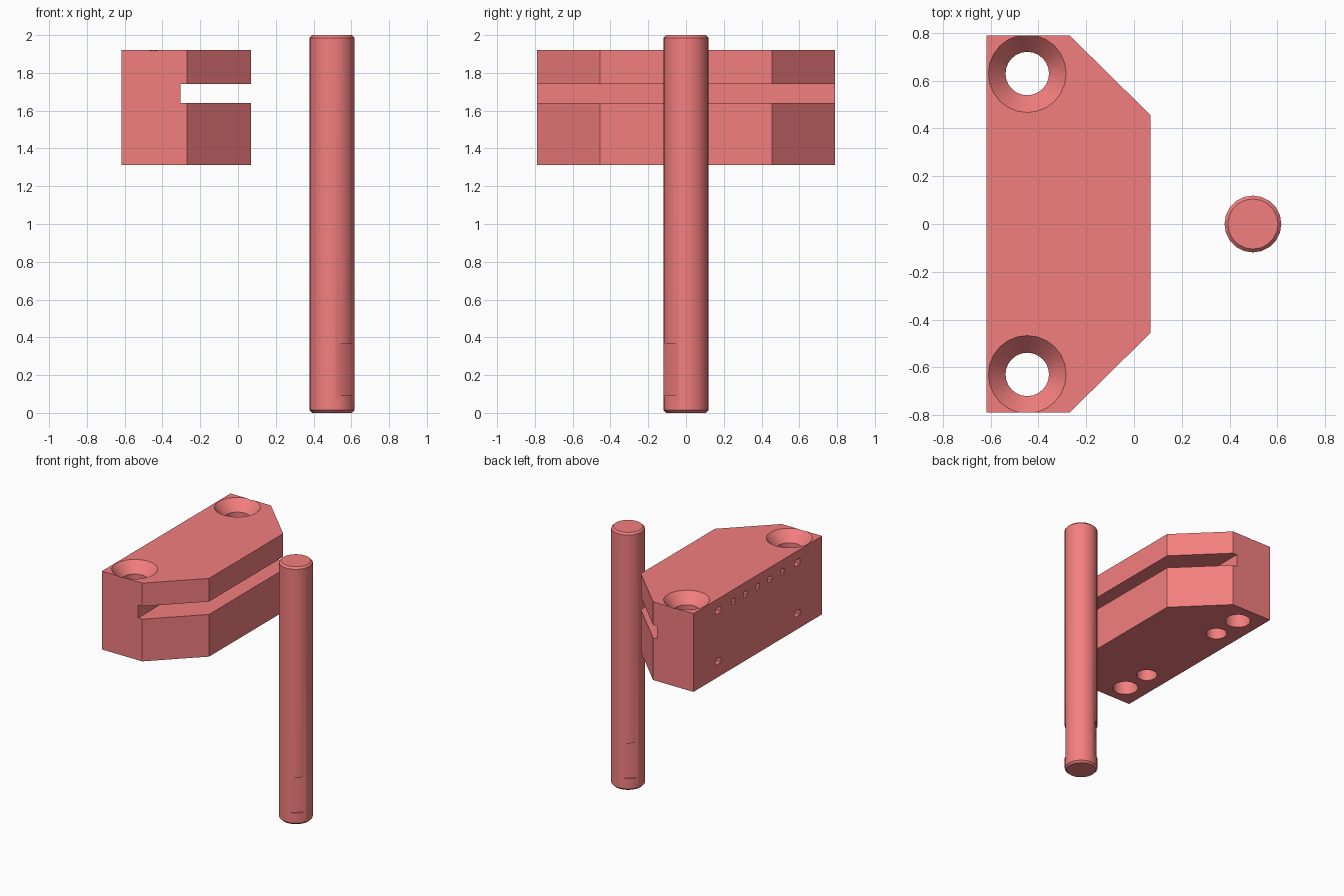
import bpy, bmesh, math
from mathutils import Matrix, Vector

if "Cube" in bpy.data.objects:
    bpy.data.objects.remove(bpy.data.objects["Cube"])


def make_object(name, bm):
    bmesh.ops.recalc_face_normals(bm, faces=bm.faces)
    mesh = bpy.data.meshes.new(name)
    bm.to_mesh(mesh)
    bm.free()
    obj = bpy.data.objects.new(name, mesh)
    bpy.context.collection.objects.link(obj)
    return obj


def prism(name, outline, z0, z1):
    bm = bmesh.new()
    base = bm.faces.new([bm.verts.new((x, y, z0)) for x, y in outline])
    ext = bmesh.ops.extrude_face_region(bm, geom=[base])
    verts = [v for v in ext["geom"] if isinstance(v, bmesh.types.BMVert)]
    bmesh.ops.translate(bm, verts=verts, vec=(0, 0, z1 - z0))
    return make_object(name, bm)


def box(name, centre, size, angle=0.0):
    bm = bmesh.new()
    mat = (Matrix.Translation(centre) @ Matrix.Rotation(angle, 4, "Z")
           @ Matrix.Diagonal((*size, 1)))
    bmesh.ops.create_cube(bm, size=1, matrix=mat)
    return make_object(name, bm)


def lathe(name, x, y, profile, sides):
    """Closed round solid from (radius, z) pairs, bottom to top."""
    bm = bmesh.new()
    rings = []
    for r, z in profile:
        rings.append([bm.verts.new((x + r * math.cos(2 * math.pi * i / sides),
                                    y + r * math.sin(2 * math.pi * i / sides), z))
                      for i in range(sides)])
    for a, b in zip(rings, rings[1:]):
        for i in range(sides):
            j = (i + 1) % sides
            bm.faces.new((a[i], a[j], b[j], b[i]))
    bm.faces.new(rings[0])
    bm.faces.new(rings[-1])
    return make_object(name, bm)


def cut(target, cutter):
    mod = target.modifiers.new("cut", "BOOLEAN")
    mod.operation = "DIFFERENCE"
    mod.solver = "EXACT"
    mod.object = cutter
    bpy.context.view_layer.objects.active = target
    bpy.ops.object.modifier_apply(modifier=mod.name)
    bpy.data.objects.remove(cutter)


# Mounting block with two chamfered corners
BACK, FRONT, END, LOW, HIGH = -0.617, 0.07, 0.79, 1.312, 1.92
half = [(BACK, -END), (-0.27, -END), (FRONT, -0.455)]
outline = half + [(x, -y) for x, y in reversed(half)]
block = prism("mounting_block", outline, LOW, HIGH)

# Long slot along the front edge
cut(block, box("slot_cutter", (0.0, 0, 1.69), (0.61, 2, 0.10)))

for side in (-1, 1):
    # Countersunk through hole
    cut(block, lathe("screw_cutter", -0.447, side * 0.63,
                     [(0.091, 1.2), (0.091, 1.84), (0.163, HIGH), (0.163, 2.0)], 24))
    # Blind hole in the underside
    cut(block, lathe("blind_cutter", -0.447, side * 0.39,
                     [(0.075, 1.2), (0.075, 1.51)], 24))
    # Larger sockets at the ends of the back face
    for z in (1.435, 1.83):
        cut(block, box("socket_cutter", (BACK, side * 0.484, z), (0.12, 0.07, 0.045)))

# Row of small sockets along the back face
for i in range(-2, 3):
    cut(block, box("row_cutter", (BACK, i * 0.15, 1.83), (0.12, 0.045, 0.04)))

# Round rod with bevelled ends
R, PX = 0.119, 0.498
rod = lathe("rod", PX, 0, [(R - 0.014, 0), (R, 0.014), (R, 1.986), (R - 0.014, 2)], 20)

# Opposite wrench flats near the foot of the rod
for angle in (math.radians(-47), math.radians(133)):
    d = Vector((math.cos(angle), math.sin(angle), 0)) * (0.105 + 0.05)
    cut(rod, box("flat_cutter", (PX + d.x, d.y, 0.23), (0.10, 0.4, 0.275), angle))

# Shared colour and shading
coral = bpy.data.materials.new("coral")
coral.diffuse_color = (0.9, 0.21, 0.21, 1)
coral.use_nodes = True
coral.node_tree.nodes["Principled BSDF"].inputs["Base Color"].default_value = coral.diffuse_color
bpy.ops.object.select_all(action="DESELECT")
for obj in (block, rod):
    obj.data.materials.clear()
    obj.data.materials.append(coral)
    for poly in obj.data.polygons:
        poly.material_index = 0
    obj.select_set(True)
bpy.context.view_layer.objects.active = block
bpy.ops.object.shade_smooth_by_angle(angle=math.radians(35))
